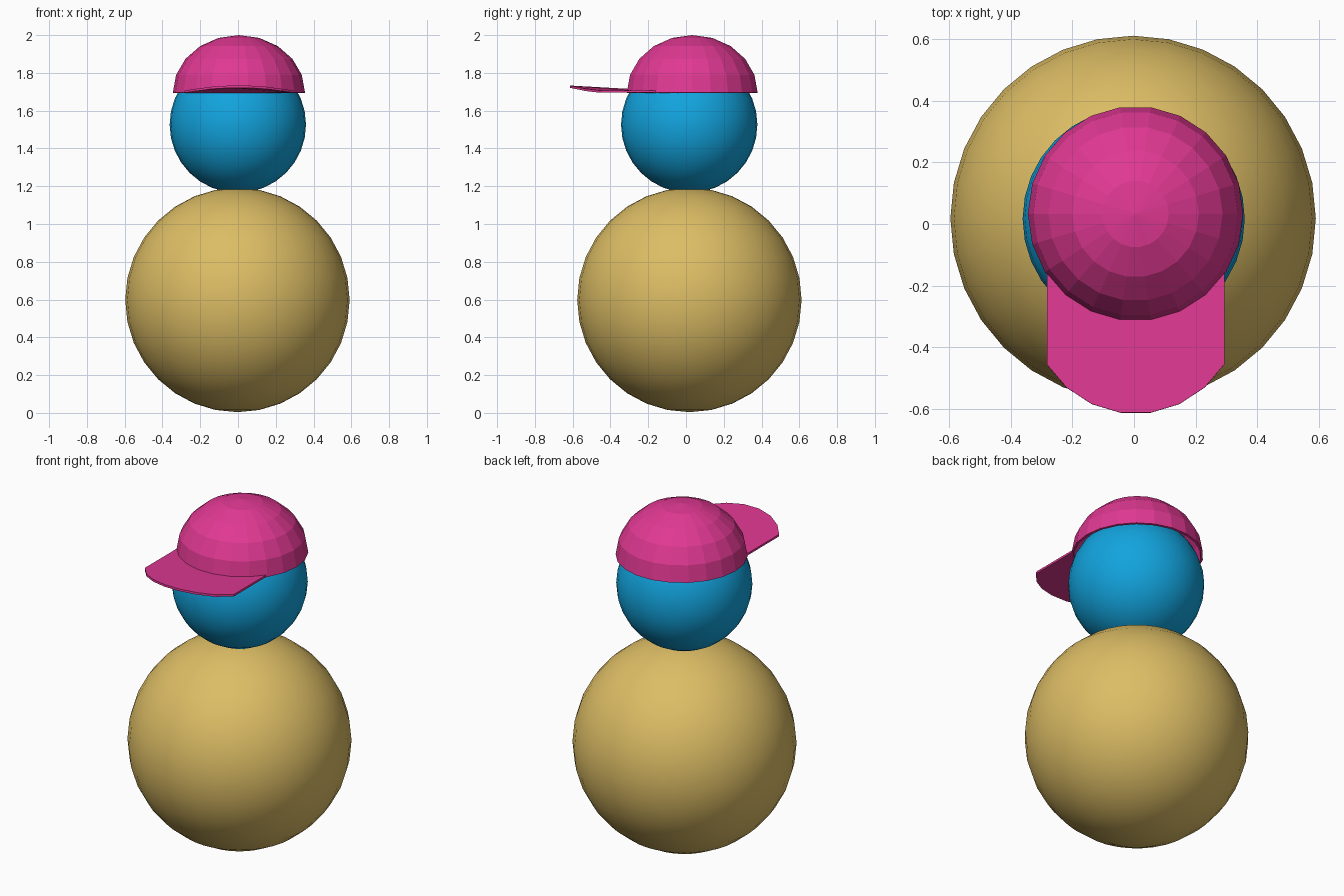
import bpy, bmesh
from math import sin, cos, pi

if "Cube" in bpy.data.objects:
    bpy.data.objects.remove(bpy.data.objects["Cube"])


def paint(obj, rgb):
    mat = bpy.data.materials.new(obj.name + "_colour")
    mat.diffuse_color = (*rgb, 1)
    mat.use_nodes = True
    mat.node_tree.nodes["Principled BSDF"].inputs["Base Color"].default_value = mat.diffuse_color
    obj.data.materials.append(mat)


def ball(name, radius, centre, rgb):
    bpy.ops.mesh.primitive_uv_sphere_add(segments=32, ring_count=16, radius=radius, location=centre)
    obj = bpy.context.object
    obj.name = name
    bpy.ops.object.shade_smooth()
    paint(obj, rgb)


def mesh_object(name, bm, thickness, offset, rgb):
    bmesh.ops.recalc_face_normals(bm, faces=bm.faces)
    mesh = bpy.data.meshes.new(name)
    bm.to_mesh(mesh)
    bm.free()
    obj = bpy.data.objects.new(name, mesh)
    bpy.context.collection.objects.link(obj)
    shell = obj.modifiers.new("thickness", 'SOLIDIFY')
    shell.thickness, shell.offset = thickness, offset
    paint(obj, rgb)


SAND, BLUE, PINK = (0.72, 0.51, 0.13), (0.006, 0.37, 0.73), (0.75, 0.04, 0.29)

# Body and head
ball("body", 0.594, (-0.003, 0.018, 0.598), SAND)
ball("head", 0.361, (-0.001, 0.017, 1.526), BLUE)

# Cap crown: faceted, open half dome
SIDES, RINGS, R, CX, CY, RIM, HIGH = 22, 5, 0.35, 0.005, 0.033, 1.695, 0.305
bm = bmesh.new()
rings = []
for i in range(1, RINGS + 1):
    a = i * pi / 2 / RINGS
    rings.append([bm.verts.new((CX + R * sin(a) * sin((k + 0.5) * 2 * pi / SIDES),
                                CY - R * sin(a) * cos((k + 0.5) * 2 * pi / SIDES),
                                RIM + HIGH * cos(a))) for k in range(SIDES)])
top = bm.verts.new((CX, CY, RIM + HIGH))
for k in range(SIDES):
    n = (k + 1) % SIDES
    bm.faces.new((top, rings[0][k], rings[0][n]))
    for upper, lower in zip(rings, rings[1:]):
        bm.faces.new((upper[k], lower[k], lower[n], upper[n]))
bmesh.ops.recalc_face_normals(bm, faces=bm.faces)
if top.link_faces[0].normal.z < 0:
    bmesh.ops.reverse_faces(bm, faces=bm.faces)
mesh_object("cap_crown", bm, 0.012, -1, PINK)

# Cap brim: the crown's front rim repeated forwards, with a raised front edge
lift = [0.0, 0.009, 0.02, 0.026, 0.026, 0.02, 0.009, 0.0]
bm = bmesh.new()
arc = [(k - 3.5) * 2 * pi / SIDES for k in range(8)]
front = [bm.verts.new((CX + 0.98 * R * sin(a), CY - 0.3 - R * cos(a), RIM + 0.006 + z))
         for a, z in zip(arc, lift)]
back = [bm.verts.new((CX + 0.98 * R * sin(a), CY - 0.985 * R * cos(a), RIM + 0.006)) for a in arc]
bm.faces.new(front + back[::-1])
mesh_object("cap_brim", bm, 0.012, 0, PINK)
